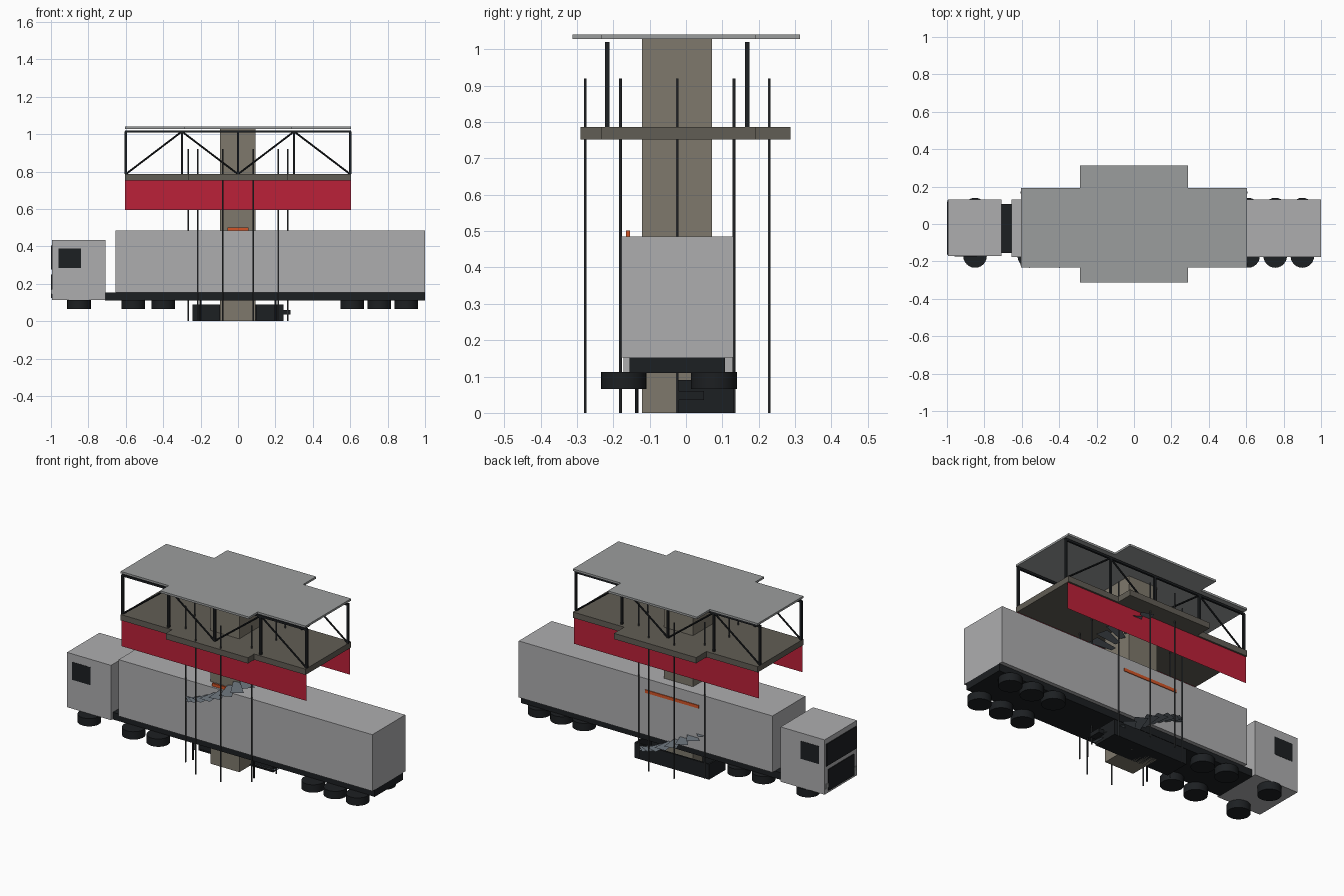
import bpy, bmesh, math
from mathutils import Vector

if "Cube" in bpy.data.objects:
    bpy.data.objects.remove(bpy.data.objects["Cube"])


def mat(name, r, g, b):
    m = bpy.data.materials.new(name)
    m.diffuse_color = (r, g, b, 1)
    m.use_nodes = True
    m.node_tree.nodes["Principled BSDF"].inputs["Base Color"].default_value = m.diffuse_color
    return m


BLACK = mat("black", 0.012, 0.014, 0.016)
RED = mat("red", 0.5, 0.015, 0.04)
BEIGE = mat("beige", 0.21, 0.19, 0.15)
TAUPE = mat("taupe", 0.12, 0.11, 0.09)
STEEL = mat("steel", 0.05, 0.055, 0.06)
SLATE = mat("slate", 0.16, 0.19, 0.22)
ORANGE = mat("orange", 0.65, 0.09, 0.02)
GREY = mat("grey", 0.42, 0.42, 0.43)
ROOF = mat("roof_grey", 0.33, 0.34, 0.34)


def finish(name, bm, m):
    me = bpy.data.meshes.new(name)
    bm.to_mesh(me)
    bm.free()
    me.materials.append(m)
    ob = bpy.data.objects.new(name, me)
    bpy.context.collection.objects.link(ob)
    return ob


def box(name, x, y, z, m):
    bm = bmesh.new()
    bmesh.ops.create_cube(bm, size=1)
    for v in bm.verts:
        v.co = [r[0] + (c + 0.5) * (r[1] - r[0]) for c, r in zip(v.co, (x, y, z))]
    return finish(name, bm, m)


def rod(name, a, b, r, m, n=8):
    a, b = Vector(a), Vector(b)
    bm = bmesh.new()
    bmesh.ops.create_cone(bm, cap_ends=True, segments=n, radius1=r, radius2=r, depth=(b - a).length)
    q = (b - a).to_track_quat('Z', 'Y')
    for v in bm.verts:
        v.co = q @ v.co + (a + b) / 2
    ob = finish(name, bm, m)
    bpy.context.view_layer.objects.active = ob
    ob.select_set(True)
    bpy.ops.object.shade_smooth_by_angle()
    ob.select_set(False)
    return ob


def cross_slab(name, hx, y0, y1, mx, my0, my1, z0, z1, m):
    pts = [(-hx, y0), (-mx, y0), (-mx, my0), (mx, my0), (mx, y0), (hx, y0),
           (hx, y1), (mx, y1), (mx, my1), (-mx, my1), (-mx, y1), (-hx, y1)]
    bm = bmesh.new()
    f = bm.faces.new([bm.verts.new((px, py, z0)) for px, py in pts])
    ext = bmesh.ops.extrude_face_region(bm, geom=[f])
    for v in ext["geom"]:
        if isinstance(v, bmesh.types.BMVert):
            v.co.z = z1
    bmesh.ops.recalc_face_normals(bm, faces=bm.faces)
    return finish(name, bm, m)


# Truck body
box("trailer_body", (-0.655, 1), (-0.177, 0.13), (0.152, 0.485), GREY)
box("chassis", (-0.71, 1), (-0.155, 0.107), (0.11, 0.152), BLACK)
box("cab", (-0.995, -0.708), (-0.172, 0.13), (0.112, 0.435), GREY)
box("windshield", (-1, -0.99), (-0.16, 0.117), (0.275, 0.405), BLACK)
box("grille", (-1, -0.99), (-0.14, 0.1), (0.125, 0.25), BLACK)
for y in (-0.155, 0.113):
    box("headlight", (-0.999, -0.99), (y - 0.012, y + 0.012), (0.145, 0.17), ROOF)
for y in (-0.172, 0.13):
    box("cab_window", (-0.96, -0.84), (y - 0.0015, y + 0.0015), (0.283, 0.388), BLACK)

# Wheels lie flat under the chassis
for x in (-0.85, -0.56, -0.40, 0.61, 0.755, 0.90):
    for y in (-0.171, 0.077):
        rod("wheel", (x, y, 0.066), (x, y, 0.112), 0.063, BLACK, 24)

# Central shaft and upper deck
box("core_shaft", (-0.095, 0.093), (-0.121, 0.071), (0, 1.03), BEIGE)
cross_slab("deck_floor", 0.603, -0.232, 0.193, 0.268, -0.29, 0.288, 0.752, 0.786, TAUPE)
cross_slab("roof", 0.603, -0.232, 0.193, 0.29, -0.312, 0.313, 1.028, 1.04, ROOF)

# Red banners, single sheets along both long sides
for y in (-0.222, 0.183):
    bm = bmesh.new()
    bm.faces.new([bm.verts.new(p) for p in
                  ((-0.603, y, 0.595), (0.603, y, 0.595), (0.603, y, 0.752), (-0.603, y, 0.752))])
    finish("red_banner", bm, RED)

# Side trusses
for y in (-0.217, 0.168):
    zb, zt = 0.786, 1.014
    box("truss_beam", (-0.605, 0.605), (y - 0.006, y + 0.006), (zt - 0.006, zt + 0.006), BLACK)
    for x in (-0.6, -0.3, 0, 0.3, 0.6):
        box("truss_post", (x - 0.006, x + 0.006), (y - 0.006, y + 0.006), (zb, zt), BLACK)
    for xt in (-0.3, 0.3):
        for xb in (xt - 0.3, xt + 0.3):
            rod("truss_diagonal", (xb, y, zb), (xt, y, zt), 0.005, BLACK)

# Ring of posts around the spiral stair
CY = -0.024
for i in range(10):
    a = math.radians(36 * i)
    x, y = 0.266 * math.cos(a), CY + 0.266 * math.sin(a)
    rod("stair_post", (x, y, 0), (x, y, 0.92), 0.004, STEEL)

# Spiral stair of flat sheet treads
bm = bmesh.new()
STEPS, TURN = 32, math.radians(435)
for i in range(STEPS):
    a0, a1 = TURN * i / STEPS, TURN * (i + 1.15) / STEPS
    z = 0.745 * (i + 0.7) / STEPS
    bm.faces.new([bm.verts.new((r * math.cos(a), CY + r * math.sin(a), z))
                  for r, a in ((0.12, a0), (0.266, a0), (0.266, a1), (0.12, a1))])
finish("spiral_treads", bm, SLATE)

# Orange sign bars
box("front_sign", (-0.055, 0.055), (-0.165, -0.154), (0.483, 0.502), ORANGE)
box("back_sign", (-0.175, 0.175), (0.128, 0.134), (0.402, 0.42), ORANGE)

# Black entrance enclosure below the trailer
box("enclosure_back", (-0.243, 0.243), (0.122, 0.132), (0, 0.09), BLACK)
for s in (-1, 1):
    box("enclosure_side", (s * 0.243, s * 0.233), (-0.02, 0.125), (0, 0.09), BLACK)
    box("enclosure_front", (s * 0.243, s * 0.1), (-0.02, -0.01), (0.01, 0.09), BLACK)
    rod("short_support", (s * 0.2, -0.135, 0), (s * 0.2, -0.135, 0.11), 0.005, BLACK)
box("enclosure_base", (-0.243, 0.243), (-0.02, 0.13), (0, 0.008), BLACK)
box("side_handle", (0.24, 0.28), (-0.02, 0.05), (0.035, 0.06), BLACK)
